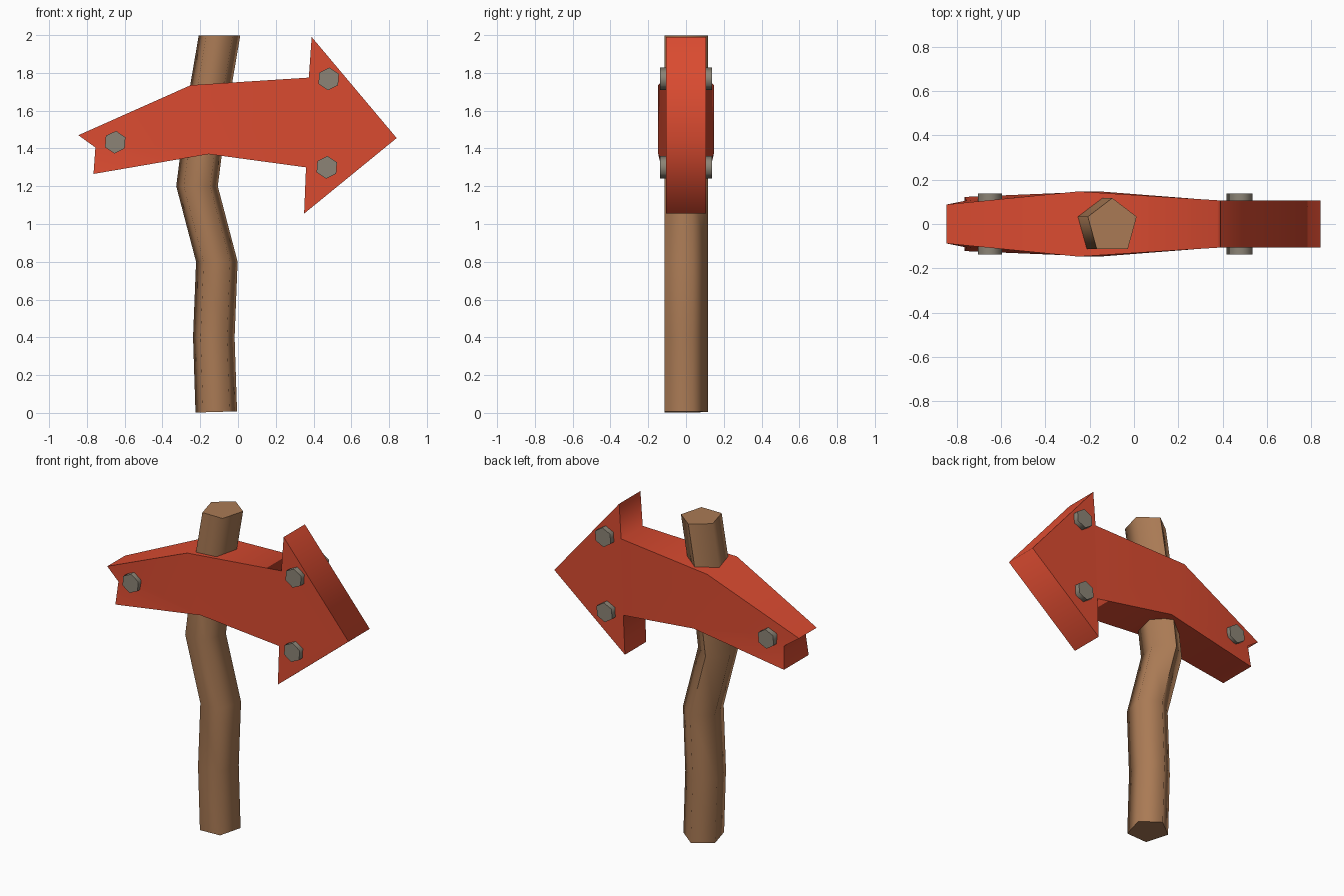
import bpy, bmesh, math

if "Cube" in bpy.data.objects:
    bpy.data.objects.remove(bpy.data.objects["Cube"])


def material(name, color):
    m = bpy.data.materials.new(name)
    m.diffuse_color = (*color, 1)
    m.use_nodes = True
    m.node_tree.nodes["Principled BSDF"].inputs["Base Color"].default_value = m.diffuse_color
    return m


RED = material("sign red", (0.70, 0.07, 0.03))
WOOD = material("post wood", (0.40, 0.195, 0.09))
METAL = material("bolt metal", (0.262, 0.231, 0.181))


def finish(bm, name, mat, smooth_limit, sharp=()):
    """Smooth faces, keeping listed edges and steep angles sharp."""
    bmesh.ops.recalc_face_normals(bm, faces=bm.faces[:])
    for f in bm.faces:
        f.smooth = True
    for e in bm.edges:
        e.smooth = e not in sharp and e.calc_face_angle(0) < math.radians(smooth_limit)
    me = bpy.data.meshes.new(name)
    bm.to_mesh(me)
    bm.free()
    me.materials.append(mat)
    ob = bpy.data.objects.new(name, me)
    bpy.context.collection.objects.link(ob)
    return ob


# Crooked five-sided post: (centre x, z) path swept with a pentagon
path = [(-0.115, 0.005), (-0.128, 0.4), (-0.112, 0.8),
        (-0.217, 1.2), (-0.166, 1.6), (-0.098, 1.998)]
section = [(0.11, 0.033), (0.07, -0.113), (-0.07, -0.113), (-0.11, 0.033), (0, 0.117)]
bm = bmesh.new()
rings = [[bm.verts.new((cx + x, y, z + (0.03 * x if z < 0.1 else 0))) for x, y in section]
         for cx, z in path]
for a, b in zip(rings, rings[1:]):
    for i in range(5):
        j = (i + 1) % 5
        bm.faces.new((a[i], a[j], b[j], b[i]))
bm.faces.new(rings[0])
bm.faces.new(rings[-1])
finish(bm, "post", WOOD, 75)

# Arrow board: outline as (x, z, half thickness), thickest around the post
outline = [(-0.845, 1.47, 0.088), (-0.25, 1.735, 0.147), (0.375, 1.775, 0.107),
           (0.39, 1.99, 0.105), (0.84, 1.455, 0.105), (0.35, 1.055, 0.105),
           (0.36, 1.30, 0.107), (-0.155, 1.37, 0.147), (-0.765, 1.265, 0.122),
           (-0.755, 1.405, 0.106)]
panels = [(0, 1, 7, 9), (9, 7, 8), (1, 2, 6, 7), (2, 3, 4, 5, 6)]
bm = bmesh.new()
sides = [[bm.verts.new((x, s * t, z)) for x, z, t in outline] for s in (-1, 1)]
for ring in sides:
    for p in panels:
        bm.faces.new([ring[i] for i in p])
n = len(outline)
rim = set()
for i in range(n):
    j = (i + 1) % n
    bm.faces.new((sides[0][i], sides[0][j], sides[1][j], sides[1][i]))
    for ring in sides:
        rim.add(bm.edges.get((ring[i], ring[j])))
finish(bm, "arrow_board", RED, 96, rim)

# Hexagonal bolts passing through the board
for k, (x, z) in enumerate([(-0.65, 1.433), (0.48, 1.768), (0.47, 1.30)]):
    bm = bmesh.new()
    bmesh.ops.create_cone(bm, cap_ends=True, segments=6, radius1=0.06, radius2=0.06, depth=0.276)
    ob = finish(bm, f"bolt_{k + 1}", METAL, 75)
    ob.location = (x, 0, z)
    ob.rotation_euler = (math.radians(90), math.radians(4), 0)
